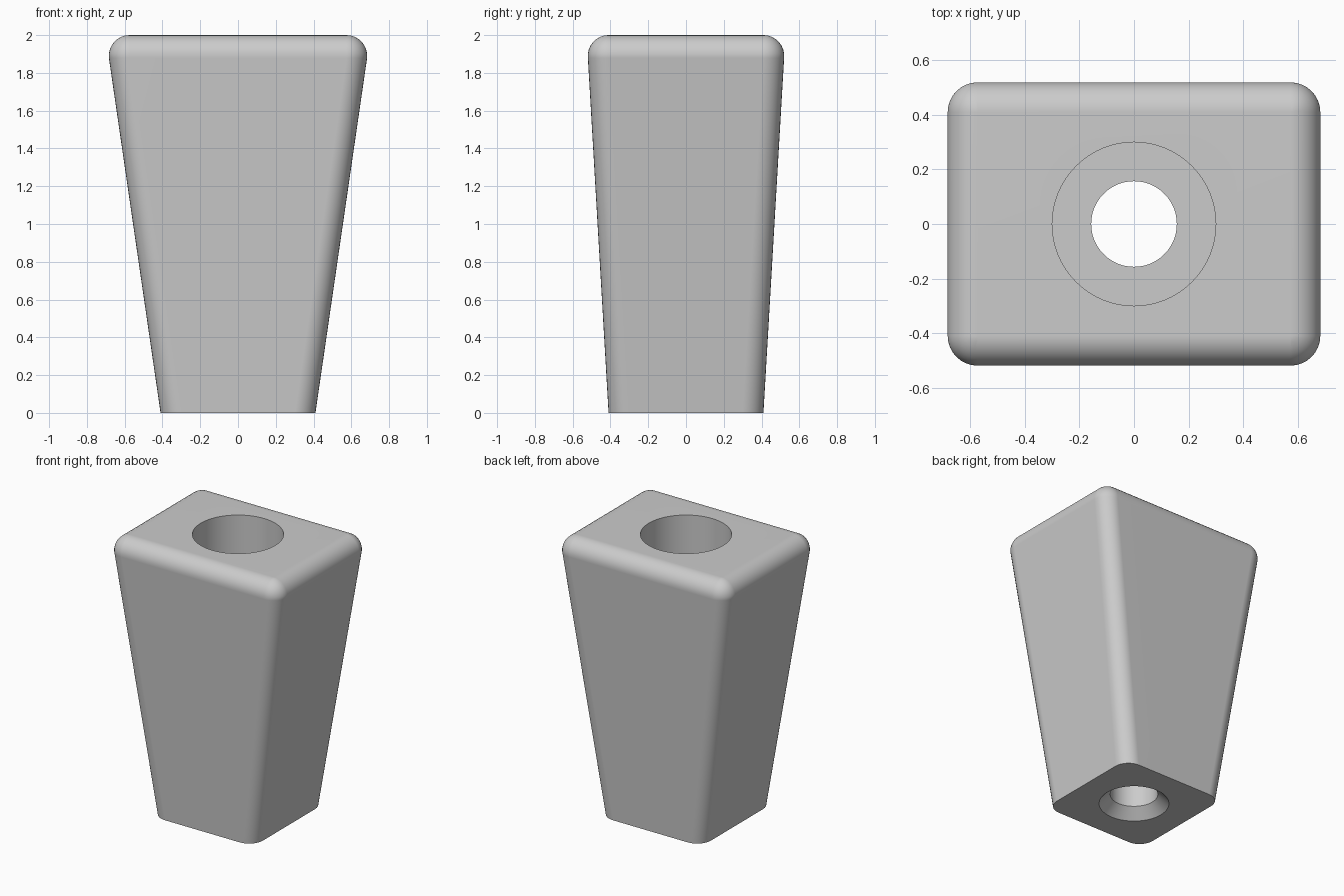
import bpy, bmesh
from math import pi, sin, cos, radians

if "Cube" in bpy.data.objects:
    bpy.data.objects.remove(bpy.data.objects["Cube"])

HEIGHT, FILLET, STEPS, BORE_SIDES = 2.0, 0.11, 8, 64

grey = bpy.data.materials.new("light grey")
grey.use_nodes = True
grey.diffuse_color = (0.6, 0.6, 0.6, 1)
grey.node_tree.nodes["Principled BSDF"].inputs["Base Color"].default_value = (0.6, 0.6, 0.6, 1)

bm = bmesh.new()


def rounded_rect(cx, cy, r, z):
    """Ring with corner centres at (+-cx, +-cy) and corner radius r."""
    ring = []
    for q, (sx, sy) in enumerate([(1, 1), (-1, 1), (-1, -1), (1, -1)]):
        for i in range(STEPS + 1):
            a = (q + i / STEPS) * pi / 2
            ring.append(bm.verts.new((sx * cx + r * cos(a), sy * cy + r * sin(a), z)))
    return ring


def circle(r, z):
    n = BORE_SIDES
    return [bm.verts.new((r * cos(2 * pi * i / n), r * sin(2 * pi * i / n), z)) for i in range(n)]


def skin(rings):
    for a, b in zip(rings, rings[1:]):
        for i in range(len(a)):
            j = (i + 1) % len(a)
            bm.faces.new((a[i], a[j], b[j], b[i]))


# Tapered body with a rounded upper rim
body = [rounded_rect(0.30, 0.30, FILLET, 0)]
for i in range(STEPS + 1):
    a = -0.1 + (pi / 2 + 0.1) * i / STEPS
    r = max(FILLET * cos(a), 0)
    body.append(rounded_rect(0.574, 0.41, r, HEIGHT - FILLET + FILLET * sin(a)))
skin(body)

# Stepped bore: wide socket, flat shoulder, narrow hole, flared mouth
bore = [circle(r, z) for r, z in
        [(0.30, HEIGHT), (0.30, 0.7), (0.157, 0.7), (0.157, 0.07), (0.23, 0)]]
skin(bore)

# Merge the pinched rim corners, then fill top and bottom around the bore
bmesh.ops.remove_doubles(bm, verts=bm.verts[:], dist=0.0005)
for z in (0, HEIGHT):
    edges = [e for e in bm.edges if e.is_boundary and all(abs(v.co.z - z) < 0.001 for v in e.verts)]
    bmesh.ops.triangle_fill(bm, edges=edges, use_beauty=True)
bmesh.ops.recalc_face_normals(bm, faces=bm.faces[:])

mesh = bpy.data.meshes.new("tapered_block")
bm.to_mesh(mesh)
bm.free()
mesh.materials.append(grey)
block = bpy.data.objects.new("tapered_block", mesh)
bpy.context.collection.objects.link(block)

# Smooth fillets, crisp flats
bpy.ops.object.select_all(action='DESELECT')
block.select_set(True)
bpy.context.view_layer.objects.active = block
bpy.ops.object.shade_smooth_by_angle(angle=radians(30))
weighted = block.modifiers.new("weighted normals", 'WEIGHTED_NORMAL')
weighted.keep_sharp = True
